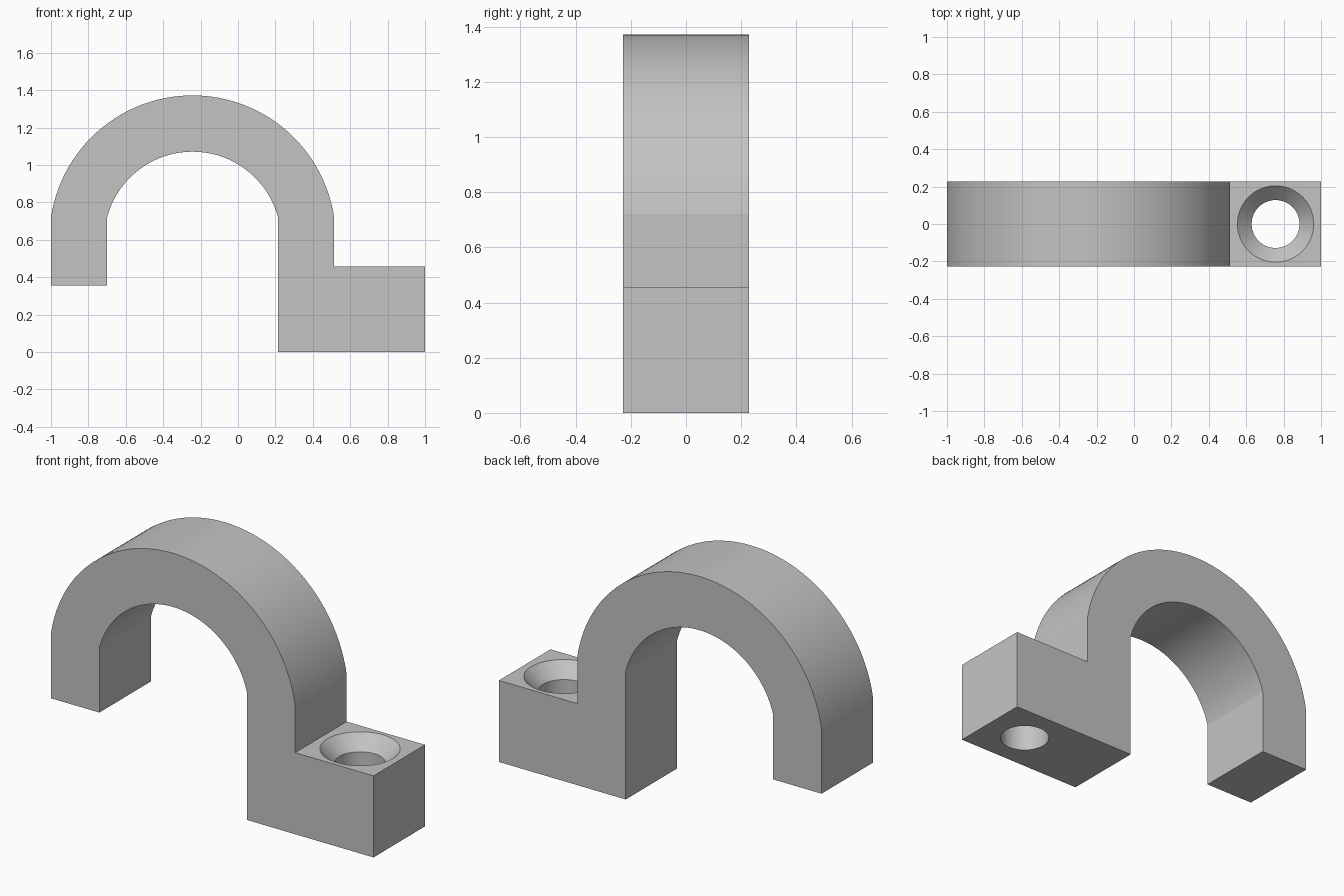
import bpy, bmesh, math
from mathutils import Matrix

default = bpy.data.objects.get("Cube")
if default:
    bpy.data.objects.remove(default, do_unlink=True)

HALF_DEPTH = 0.228
ARCH_X = -0.243      # middle of the arch
SPRING_Z = 0.72      # height where the legs meet the arch
FOOT_TOP = 0.457
HOLE_X = 0.757

grey = bpy.data.materials.new("light_grey")
grey.use_nodes = True
colour = (0.55, 0.55, 0.55, 1)
grey.diffuse_color = colour
grey.node_tree.nodes["Principled BSDF"].inputs["Base Color"].default_value = colour


def arc(half_width, top, steps=64):
    """Arc from left to right through both spring points and the crown."""
    rise = top - SPRING_Z
    radius = (half_width ** 2 + rise ** 2) / (2 * rise)
    sweep = math.asin(half_width / radius)
    if rise > radius:
        sweep = math.pi - sweep
    points = []
    for i in range(steps + 1):
        a = -sweep + 2 * sweep * i / steps
        points.append((ARCH_X + radius * math.sin(a),
                       top - radius + radius * math.cos(a)))
    return points


def make_object(name, bm):
    bmesh.ops.recalc_face_normals(bm, faces=bm.faces[:])
    mesh = bpy.data.meshes.new(name)
    bm.to_mesh(mesh)
    bm.free()
    mesh.materials.append(grey)
    obj = bpy.data.objects.new(name, mesh)
    bpy.context.collection.objects.link(obj)
    return obj


# Arched hook with a short free leg and a mounting foot, as one extruded profile
outer = arc(0.757, 1.372)
inner = arc(0.457, 1.071)
profile = outer + [(outer[-1][0], FOOT_TOP), (1, FOOT_TOP), (1, 0), (inner[-1][0], 0)]
profile += inner[::-1] + [(inner[0][0], 0.357), (-1, 0.357)]
bm = bmesh.new()
face = bm.faces.new([bm.verts.new((x, -HALF_DEPTH, z)) for x, z in profile])
grown = bmesh.ops.extrude_face_region(bm, geom=[face])["geom"]
bmesh.ops.translate(bm, vec=(0, 2 * HALF_DEPTH, 0),
                    verts=[v for v in grown if isinstance(v, bmesh.types.BMVert)])
clip = make_object("hook_clip", bm)

# Countersunk screw hole: a stepped profile turned around the hole axis
SIDES = 96
sections = [(0.128, -0.1), (0.128, FOOT_TOP - 0.077), (0.204, FOOT_TOP), (0.204, FOOT_TOP + 0.1)]
bm = bmesh.new()
rings = []
for radius, z in sections:
    place = Matrix.Translation((HOLE_X, 0, z))
    rings.append(bmesh.ops.create_circle(bm, segments=SIDES, radius=radius, matrix=place)["verts"])
for low, high in zip(rings, rings[1:]):
    for i in range(SIDES):
        j = (i + 1) % SIDES
        bm.faces.new((low[i], low[j], high[j], high[i]))
bm.faces.new(rings[0])
bm.faces.new(rings[-1])
cutter = make_object("screw_hole_cutter", bm)
cutter.hide_render = True

# Cut the hole, bake the result and drop the cutter
cut = clip.modifiers.new("screw_hole", 'BOOLEAN')
cut.operation = 'DIFFERENCE'
cut.solver = 'EXACT'
cut.object = cutter
bpy.context.view_layer.update()
for obj in bpy.context.selected_objects:
    obj.select_set(False)
clip.select_set(True)
bpy.context.view_layer.objects.active = clip
bpy.ops.object.modifier_apply(modifier=cut.name)
bpy.data.objects.remove(cutter, do_unlink=True)

# Smooth curved walls, crisp edges where the arch meets the straight legs
bpy.ops.object.shade_smooth_by_angle(angle=math.radians(5.5))
